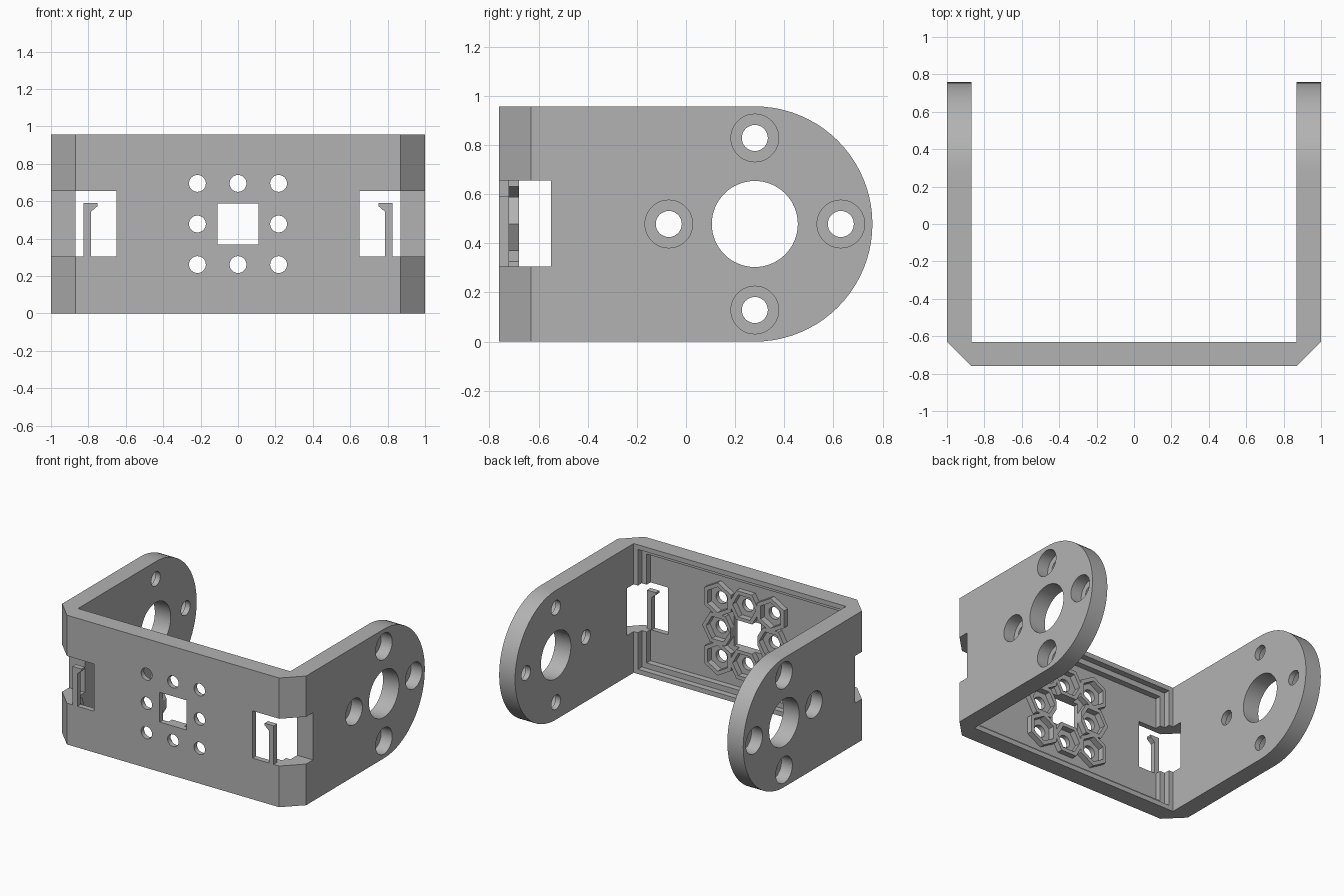
import bpy
import bmesh
from math import cos, sin, pi, radians

cube = bpy.data.objects.get("Cube")
if cube:
    bpy.data.objects.remove(cube, do_unlink=True)

GREY = (0.45, 0.45, 0.45, 1)
grey = bpy.data.materials.new("plain_grey")
grey.use_nodes = True
grey.diffuse_color = GREY
grey.node_tree.nodes["Principled BSDF"].inputs["Base Color"].default_value = GREY

H = 0.957          # bracket height
MID = H / 2
R = MID            # arm end radius
FRONT, INNER = -0.76, -0.63
ARM_IN = 0.87
PIVOT = 0.28       # y of the arm hole pattern
SKIN = -0.72       # floor of the wall pocket
PITCH = 0.217      # spacing of the nut traps


def prism(name, points, axis, lo, hi):
    """Extrude a 2D outline along the given axis between lo and hi."""
    place = {"x": lambda p, d: (d, p[0], p[1]),
             "y": lambda p, d: (p[0], d, p[1]),
             "z": lambda p, d: (p[0], p[1], d)}[axis]
    bm = bmesh.new()
    ends = [[bm.verts.new(place(p, d)) for p in points] for d in (lo, hi)]
    for ring in ends:
        bm.faces.new(ring)
    n = len(points)
    for i in range(n):
        j = (i + 1) % n
        bm.faces.new((ends[0][i], ends[0][j], ends[1][j], ends[1][i]))
    bmesh.ops.recalc_face_normals(bm, faces=bm.faces)
    mesh = bpy.data.meshes.new(name)
    bm.to_mesh(mesh)
    bm.free()
    mesh.materials.append(grey)
    obj = bpy.data.objects.new(name, mesh)
    bpy.context.collection.objects.link(obj)
    return obj


def ngon(cx, cy, r, n=40, turn=0.0):
    return [(cx + r * cos(turn + 2 * pi * i / n),
             cy + r * sin(turn + 2 * pi * i / n)) for i in range(n)]


def rect(x0, x1, y0, y1):
    return [(x0, y0), (x1, y0), (x1, y1), (x0, y1)]


def combine(target, other, operation):
    """Apply a boolean and remove the second object."""
    mod = target.modifiers.new("combine", "BOOLEAN")
    mod.operation = operation
    mod.solver = "EXACT"
    mod.object = other
    bpy.context.view_layer.objects.active = target
    bpy.ops.object.modifier_apply(modifier=mod.name)
    bpy.data.objects.remove(other, do_unlink=True)


def cut(target, points, axis, lo, hi):
    combine(target, prism("cutter", points, axis, lo, hi), "DIFFERENCE")


# Front wall with chamfered corners
bracket = prism("bracket", [(-ARM_IN, FRONT), (ARM_IN, FRONT), (1, INNER), (-1, INNER)],
                "z", 0, H)

# Stepped pocket on the inside of the wall
for inset, floor in ((0.035, -0.675), (0.075, SKIN)):
    cut(bracket, rect(inset - ARM_IN, ARM_IN - inset, inset, H - inset),
        "y", floor, INNER + 0.1)

# Hexagonal nut traps around the centre
spots = [(i, k) for i in (-1, 0, 1) for k in (-1, 0, 1) if (i, k) != (0, 0)]


def hexagon(i, k, r):
    turn = radians(30) if i and k else 0
    return ngon(i * PITCH, MID + k * PITCH, r, 6, turn)


for i, k in spots:
    combine(bracket, prism("boss", hexagon(i, k, 0.127), "y", SKIN - 0.02, -0.68), "UNION")
for i, k in spots:
    cut(bracket, hexagon(i, k, 0.095), "y", SKIN - 0.005, -0.5)
    cut(bracket, ngon(i * PITCH, MID + k * PITCH, 0.045, 32), "y", -0.9, -0.5)

# Square centre opening
cut(bracket, rect(-0.11, 0.11, MID - 0.11, MID + 0.11), "y", -0.9, -0.5)

# Arms with rounded ends, pivot hole and four counterbored holes
arc = [(PIVOT + R * cos(a), MID + R * sin(a))
       for a in (-pi / 2 + pi * i / 40 for i in range(41))]
for side in (-1, 1):
    def span(a, b):
        return sorted((side * a, side * b))
    arm = prism("arm", [(INNER, H), (INNER, 0)] + arc, "x", *span(ARM_IN, 1))
    cut(arm, ngon(PIVOT, MID, 0.175, 64), "x", *span(0.8, 1.1))
    for q in range(4):
        y = PIVOT + 0.35 * cos(q * pi / 2)
        z = MID + 0.35 * sin(q * pi / 2)
        cut(arm, ngon(y, z, 0.053, 32), "x", *span(0.8, 1.1))
        cut(arm, ngon(y, z, 0.097), "x", *span(0.91, 1.1))
    combine(bracket, arm, "UNION")

# Corner windows, each with a hooked clip
for side, name in ((1, "left"), (-1, "right")):
    x0, x1 = sorted((side * 0.65, side * 1.1))
    cut(bracket, rect(x0, x1, 0.305, 0.655), "y", -0.9, -0.55)
    hook = [(0.785, 0.305), (0.825, 0.305), (0.825, 0.59),
            (0.75, 0.59), (0.75, 0.575), (0.785, 0.545)]
    prism(name + "_clip", [(side * x, z) for x, z in hook], "y", FRONT, SKIN)

# Smooth the round walls while keeping edges sharp
bpy.ops.object.select_all(action="DESELECT")
bracket.select_set(True)
bpy.context.view_layer.objects.active = bracket
bpy.ops.object.shade_smooth_by_angle(angle=radians(25))
